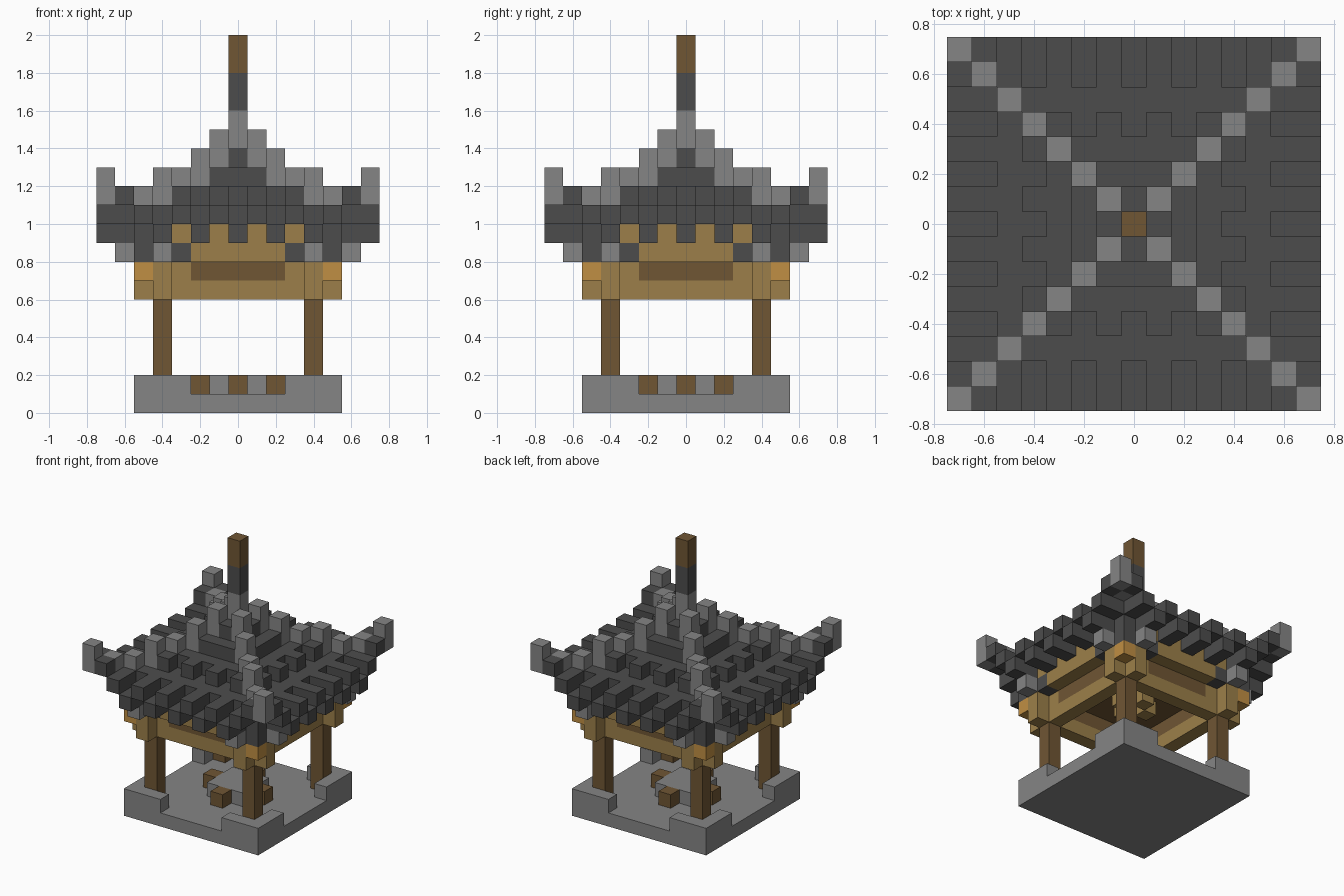
import bpy
import bmesh
from mathutils import Vector

cube = bpy.data.objects.get("Cube")
if cube:
    bpy.data.objects.remove(cube, do_unlink=True)

U = 0.1  # block size


def material(name, rgb):
    m = bpy.data.materials.new(name)
    m.use_nodes = True
    m.diffuse_color = (*rgb, 1)
    m.node_tree.nodes["Principled BSDF"].inputs["Base Color"].default_value = (*rgb, 1)
    return m


STONE = material("light_stone", (0.235, 0.235, 0.235))
SLATE = material("dark_slate", (0.073, 0.073, 0.073))
BROWN = material("dark_wood", (0.16, 0.093, 0.034))
GOLD = material("tan_wood", (0.335, 0.213, 0.067))
AMBER = material("amber_wood", (0.53, 0.275, 0.056))

AXES = [Vector(v) for v in ((1, 0, 0), (0, 1, 0), (0, 0, 1))]


def blocks(name, mat, cells):
    """Mesh the outer faces of a set of unit blocks."""
    cells = set(cells)
    bm = bmesh.new()
    for c in cells:
        mid = Vector(c) + Vector((0, 0, 0.5))
        for i in range(3):
            for s in (1, -1):
                n = AXES[i] * s
                if tuple(int(a + b) for a, b in zip(c, n)) in cells:
                    continue
                p, q = AXES[(i + 1) % 3] / 2, AXES[(i + 2) % 3] / 2 * s
                corners = (-p - q, p - q, p + q, -p + q)
                bm.faces.new([bm.verts.new((mid + n / 2 + k) * U) for k in corners])
    bmesh.ops.remove_doubles(bm, verts=bm.verts, dist=U / 100)
    mesh = bpy.data.meshes.new(name)
    bm.to_mesh(mesh)
    bm.free()
    mesh.materials.append(mat)
    ob = bpy.data.objects.new(name, mesh)
    bpy.context.collection.objects.link(ob)
    return ob


def sym(cells):
    """Repeat blocks on all four sides and across the diagonals."""
    return {(sx * a, sy * b, z) for x, y, z in cells
            for a, b in ((x, y), (y, x)) for sx in (1, -1) for sy in (1, -1)}


def box(x0, x1, y0, y1, z0, z1):
    return {(x, y, z) for x in range(x0, x1 + 1)
            for y in range(y0, y1 + 1) for z in range(z0, z1 + 1)}


# Stone plinth with raised corner kerbs
blocks("plinth", STONE, box(-5, 5, -5, 5, 0, 0) | sym(box(3, 5, 5, 5, 1, 1)))

# Table and stools
blocks("table", STONE, box(-1, 1, -1, 1, 1, 1))
blocks("stools", BROWN, sym({(2, 0, 1)}))

# Posts
blocks("posts", BROWN, sym(box(4, 4, 4, 4, 1, 5)))

# Crossing beams, corner brackets and upper wall
blocks("lower_beams", GOLD, sym(box(-5, 5, 4, 4, 6, 6) | box(3, 4, 4, 4, 7, 7)
                                | {(4, 5, 7), (3, 3, 7)}))
blocks("corner_brackets", AMBER, sym({(5, 5, 7)}))
blocks("frieze_panels", BROWN, sym(box(-2, 2, 4, 4, 7, 7)))
blocks("upper_beams", GOLD, sym(box(-2, 2, 5, 5, 8, 8) | box(-4, 4, 5, 5, 9, 9)))
blocks("ceiling", BROWN, box(-4, 4, -4, 4, 8, 8))
blocks("ceiling_ornament", GOLD, sym({(1, 0, 7)}))

# Tiled roof: tops of even and odd columns from the centre out to the eave
even_tops = [14, 13, 12, 11, 11, 10, 10]
odd_tops = [13, 13, 12, 12, 11, 11, 11]
tiles = set()
for row in range(1, 8):
    for col in range(min(row, 6)):
        top = (odd_tops if col % 2 else even_tops)[row - 1]
        tiles.add((col, row, top - 1))
# Upturned corner tiles and the tiles beneath the eave
tiles |= {(6, 7, 11), (5, 5, 9), (5, 5, 8), (3, 5, 8)}
blocks("roof_tiles", SLATE, sym(tiles))

# Diagonal ridges, as the lowest and highest block of each step
ridge_spans = [(13, 14), (12, 13), (11, 12), (11, 12), (10, 11), (11, 11), (11, 12)]
ridges = set()
for k, (low, high) in enumerate(ridge_spans, 1):
    ridges |= box(k, k, k, k, low, high)
blocks("ridges", STONE, sym(ridges))
blocks("eave_studs", STONE, sym({(4, 6, 8)}))

# Spire
blocks("spire_base", STONE, box(0, 0, 0, 0, 13, 15))
blocks("spire_shaft", SLATE, box(0, 0, 0, 0, 16, 17))
blocks("spire_tip", BROWN, box(0, 0, 0, 0, 18, 19))
